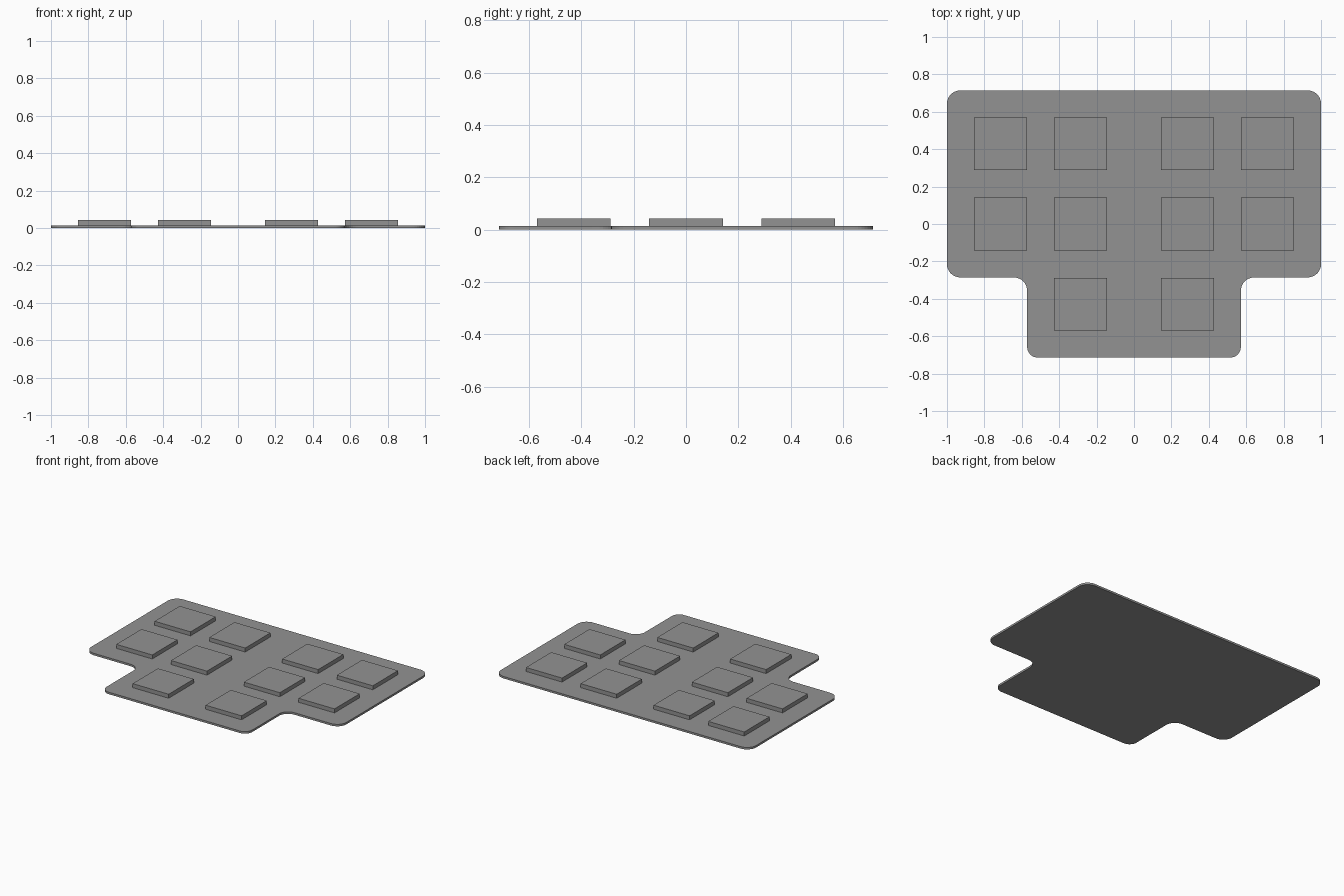
import bpy, bmesh, math

if "Cube" in bpy.data.objects:
    bpy.data.objects.remove(bpy.data.objects["Cube"])

U = 1 / 7          # layout grid unit
PLATE_Z = 0.1 * U  # plate thickness
PAD_TOP = 0.3 * U
PAD = 0.282        # pad side length

grey = bpy.data.materials.new("mid grey")
grey.diffuse_color = (0.29, 0.29, 0.29, 1)
grey.use_nodes = True
grey.node_tree.nodes["Principled BSDF"].inputs["Base Color"].default_value = grey.diffuse_color


def finish(bm, name):
    bmesh.ops.recalc_face_normals(bm, faces=bm.faces)
    mesh = bpy.data.meshes.new(name)
    bm.to_mesh(mesh)
    bm.free()
    mesh.materials.append(grey)
    obj = bpy.data.objects.new(name, mesh)
    bpy.context.collection.objects.link(obj)
    return obj


def rounded(corners, steps=8):
    """Outline with a tangent arc at each right-angled corner (x, y, radius)."""
    pts = []
    n = len(corners)
    for i, (x, y, r) in enumerate(corners):
        def toward(j):
            dx, dy = corners[j % n][0] - x, corners[j % n][1] - y
            d = math.hypot(dx, dy)
            return dx / d * r, dy / d * r
        a, b = toward(i - 1), toward(i + 1)
        for k in range(steps + 1):
            t = k / steps * math.pi / 2
            s, c = 1 - math.sin(t), 1 - math.cos(t)
            pts.append((x + a[0] * s + b[0] * c, y + a[1] * s + b[1] * c))
    return pts


# Base plate: wide panel with a narrower front section
R, r = 0.5 * U, 0.4 * U
right = [(4 * U, -5 * U, r), (4 * U, -2 * U, R), (1, -2 * U, R), (1, 5 * U, R)]
left = [(-x, y, rad) for x, y, rad in reversed(right)]
bm = bmesh.new()
face = bm.faces.new([bm.verts.new((x, y, 0)) for x, y in rounded(right + left)])
ext = bmesh.ops.extrude_face_region(bm, geom=[face], use_keep_orig=True)
top = [v for v in ext["geom"] if isinstance(v, bmesh.types.BMVert)]
bmesh.ops.translate(bm, verts=top, vec=(0, 0, PLATE_Z))
plate = finish(bm, "base_plate")

# Raised square pads: four in the two back rows, two in the front row
for row, y in (("back", 3), ("middle", 0), ("front", -3)):
    for x in ((-2, 2) if row == "front" else (-5, -2, 2, 5)):
        bm = bmesh.new()
        bmesh.ops.create_cube(bm, size=1)
        h = PAD_TOP - PLATE_Z
        bmesh.ops.scale(bm, verts=bm.verts, vec=(PAD, PAD, h))
        pad = finish(bm, f"{row}_pad")
        pad.location = (x * U, y * U, PLATE_Z + h / 2)
